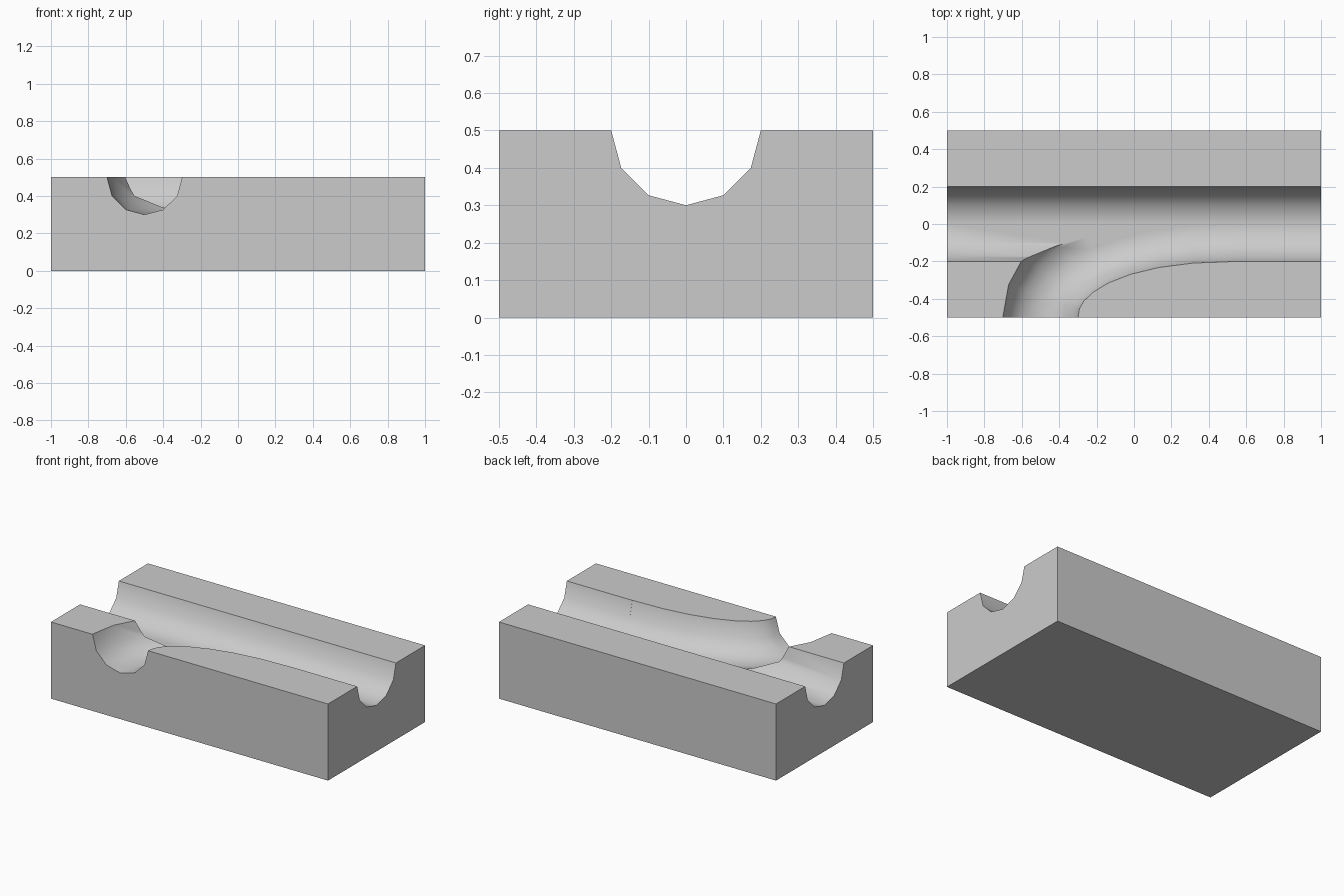
import bpy, bmesh, math
from mathutils import Vector
from mathutils.geometry import interpolate_bezier

if "Cube" in bpy.data.objects:
    bpy.data.objects.remove(bpy.data.objects["Cube"])

TOP, R, SIDES = 0.5, 0.2, 12


def finish(name, bm):
    bmesh.ops.recalc_face_normals(bm, faces=bm.faces)
    me = bpy.data.meshes.new(name)
    bm.to_mesh(me)
    bm.free()
    ob = bpy.data.objects.new(name, me)
    bpy.context.collection.objects.link(ob)
    return ob


def tube(name, path):
    """Capped 12-sided tube swept along a horizontal path."""
    bm = bmesh.new()
    rings = []
    for i, p in enumerate(path):
        d = (path[min(i + 1, len(path) - 1)] - path[max(i - 1, 0)]).normalized()
        side = Vector((d.y, -d.x, 0))
        ring = []
        for k in range(SIDES):
            a = 2 * math.pi * k / SIDES
            ring.append(bm.verts.new(p + side * R * math.cos(a) + Vector((0, 0, R * math.sin(a)))))
        rings.append(ring)
    for a, b in zip(rings, rings[1:]):
        for k in range(SIDES):
            n = (k + 1) % SIDES
            bm.faces.new((a[k], a[n], b[n], b[k]))
    bm.faces.new(rings[0])
    bm.faces.new(rings[-1])
    return finish(name, bm)


# solid block
bm = bmesh.new()
bmesh.ops.create_cube(bm, size=1)
bmesh.ops.scale(bm, vec=(2, 1, TOP), verts=bm.verts)
bmesh.ops.translate(bm, vec=(0, 0, TOP / 2), verts=bm.verts)
block = finish("grooved_block", bm)

# cutters: straight channel and curved branch
straight = tube("straight_channel_cutter", [Vector((-1.2, 0, TOP)), Vector((1.2, 0, TOP))])
bend = interpolate_bezier(Vector((-0.5, -0.5, TOP)), Vector((-0.5, -0.19, TOP)),
                          Vector((-0.1, -0.001, TOP)), Vector((0.52, -0.001, TOP)), 9)
branch = tube("branch_channel_cutter", [Vector((-0.5, -0.7, TOP)), Vector((-0.5, -0.5, TOP))] + bend[1:])

bpy.context.view_layer.objects.active = block
block.select_set(True)
for cutter in (straight, branch):
    mod = block.modifiers.new("cut", 'BOOLEAN')
    mod.operation, mod.solver, mod.object = 'DIFFERENCE', 'EXACT', cutter
    bpy.ops.object.modifier_apply(modifier=mod.name)
    bpy.data.objects.remove(cutter)

# smooth channels, crisp block edges
bpy.ops.object.shade_smooth_by_angle(angle=math.radians(40))
